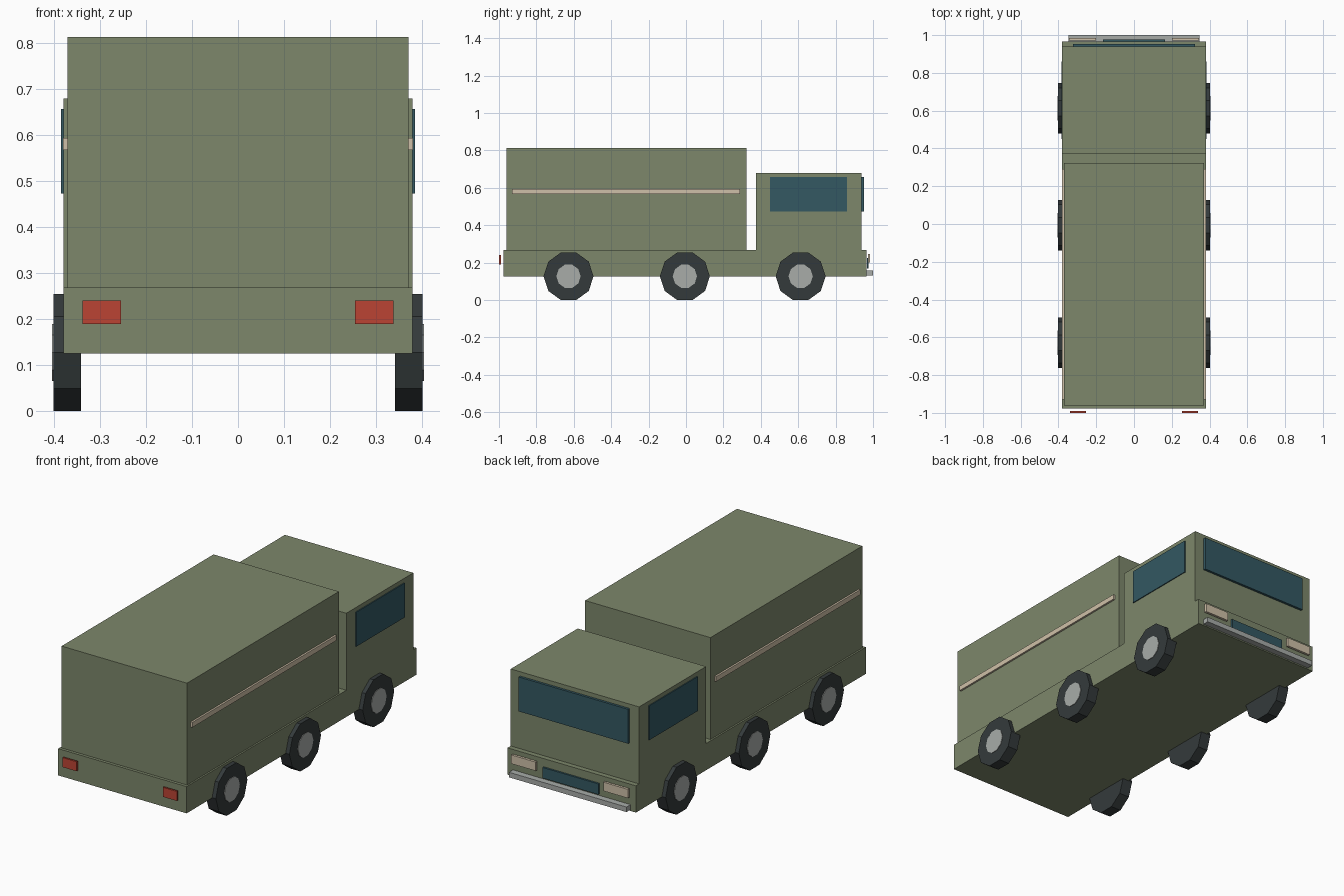
import bpy, math

if "Cube" in bpy.data.objects:
    bpy.data.objects.remove(bpy.data.objects["Cube"])


def lin(c):
    c /= 255
    return c / 12.92 if c <= 0.04045 else ((c + 0.055) / 1.055) ** 2.4


def material(name, r, g, b):
    m = bpy.data.materials.new(name)
    m.diffuse_color = (lin(r), lin(g), lin(b), 1)
    m.use_nodes = True
    m.node_tree.nodes["Principled BSDF"].inputs["Base Color"].default_value = m.diffuse_color
    return m


GREEN = material("olive green", 125, 135, 107)
GLASS = material("dark blue glass", 51, 88, 98)
RED = material("tail red", 187, 68, 51)
CREAM = material("cream", 207, 192, 168)
TYRE = material("tyre black", 52, 58, 59)
METAL = material("grey metal", 168, 172, 169)


def box(name, x, y, z, mat):
    """Box from (min, max) ranges on each axis."""
    lo, hi = zip(x, y, z)
    bpy.ops.mesh.primitive_cube_add(size=1, location=[(a + b) / 2 for a, b in zip(lo, hi)])
    ob = bpy.context.object
    ob.name = name
    ob.scale = [b - a for a, b in zip(lo, hi)]
    bpy.ops.object.transform_apply(location=False, rotation=False, scale=True)
    ob.data.materials.append(mat)


def pair(name, x, y, z, mat):
    """The same box on the right and left sides."""
    box(name + "_right", x, y, z, mat)
    box(name + "_left", (-x[1], -x[0]), y, z, mat)


def disc(name, x0, x1, y, radius, mat):
    """Ten-sided drum lying along x, resting on a flat side."""
    bpy.ops.mesh.primitive_cylinder_add(
        vertices=10, radius=radius, depth=abs(x1 - x0),
        location=((x0 + x1) / 2, y, 0.127), rotation=(0, math.pi / 2, 0))
    ob = bpy.context.object
    ob.name = name
    ob.data.materials.append(mat)


# Body
box("chassis", (-0.38, 0.38), (-0.977, 0.966), (0.125, 0.268), GREEN)
box("cargo_box", (-0.371, 0.371), (-0.961, 0.323), (0.268, 0.813), GREEN)
box("cab", (-0.38, 0.38), (0.373, 0.939), (0.268, 0.68), GREEN)

# Windows and side stripes
box("windscreen", (-0.324, 0.324), (0.935, 0.952), (0.473, 0.657), GLASS)
pair("side_window", (0.376, 0.385), (0.45, 0.86), (0.473, 0.657), GLASS)
pair("side_stripe", (0.367, 0.381), (-0.93, 0.29), (0.567, 0.594), CREAM)

# Nose and tail fittings
pair("headlight", (0.2, 0.345), (0.972, 0.985), (0.2, 0.247), CREAM)
box("grille", (-0.165, 0.165), (0.967, 0.977), (0.168, 0.225), GLASS)
box("bumper", (-0.348, 0.348), (0.966, 1.0), (0.132, 0.159), METAL)
pair("tail_light", (0.255, 0.338), (-1.0, -0.99), (0.189, 0.24), RED)

# Wheels: three axles
for axle, y in (("rear", -0.628), ("middle", -0.006), ("front", 0.613)):
    for side, s in (("right", 1), ("left", -1)):
        disc(f"{axle}_{side}_tyre", s * 0.342, s * 0.402, y, 0.1335, TYRE)
        disc(f"{axle}_{side}_hub", s * 0.37, s * 0.405, y, 0.065, METAL)
